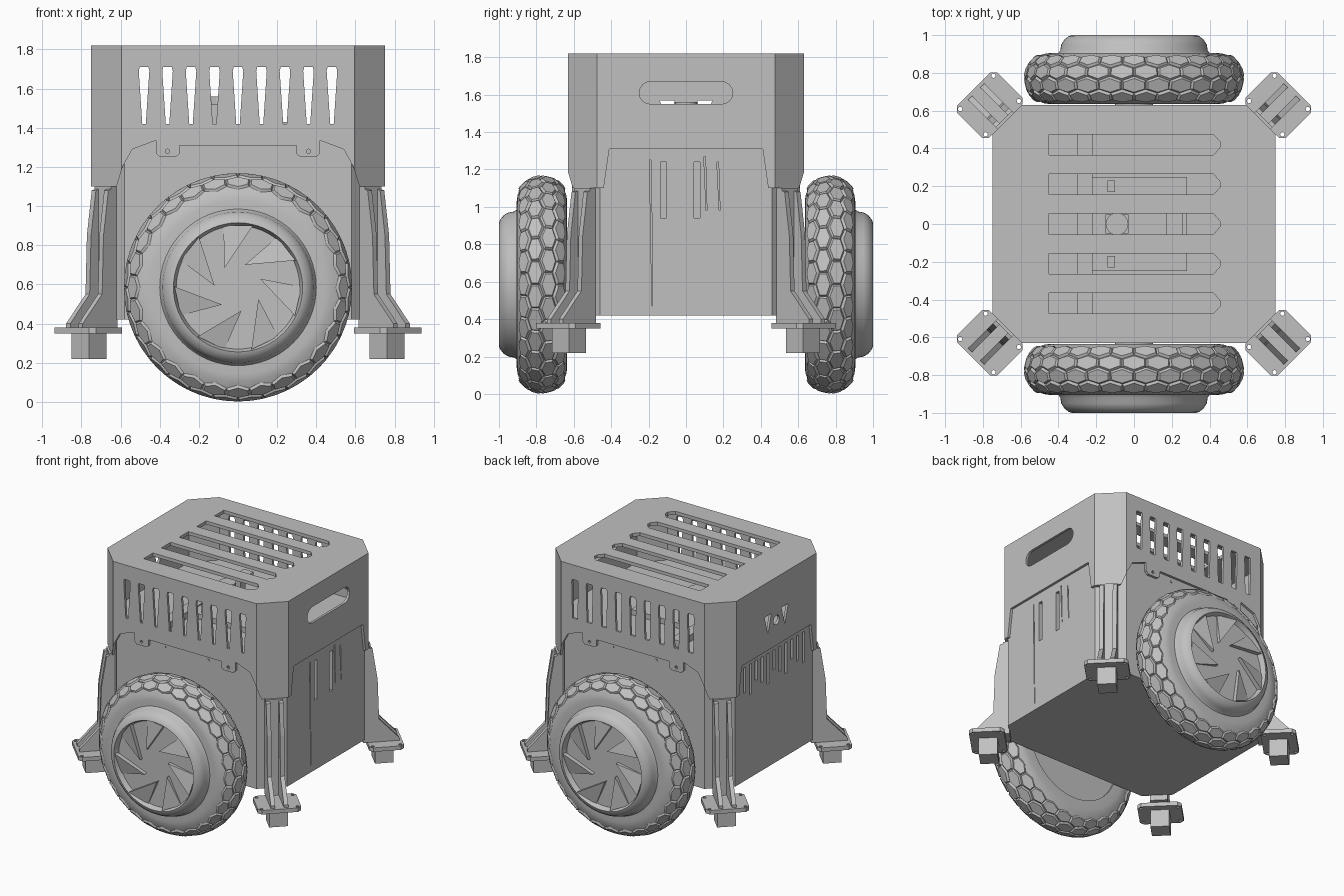
import bpy, bmesh, math
from math import sin, cos, radians, pi
from mathutils import Matrix

if "Cube" in bpy.data.objects:
    bpy.data.objects.remove(bpy.data.objects["Cube"])

grey = bpy.data.materials.new("plain grey")
grey.use_nodes = True
grey.diffuse_color = (0.53, 0.53, 0.53, 1)
for node in grey.node_tree.nodes:
    if node.type == "BSDF_PRINCIPLED":
        node.inputs["Base Color"].default_value = grey.diffuse_color


def finish(name, bm, smooth=False):
    bmesh.ops.recalc_face_normals(bm, faces=bm.faces)
    mesh = bpy.data.meshes.new(name)
    bm.to_mesh(mesh)
    bm.free()
    mesh.materials.append(grey)
    ob = bpy.data.objects.new(name, mesh)
    bpy.context.scene.collection.objects.link(ob)
    if smooth:
        bpy.ops.object.select_all(action="DESELECT")
        ob.select_set(True)
        bpy.context.view_layer.objects.active = ob
        bpy.ops.object.shade_smooth_by_angle(angle=radians(30))
    return ob


def prism(name, pts, lo, hi, axis="z"):
    """Extrude a 2D outline along an axis."""
    place = {"z": lambda a, b, c: (a, b, c),
             "y": lambda a, b, c: (a, c, b),
             "x": lambda a, b, c: (c, a, b)}[axis]
    bm = bmesh.new()
    low = [bm.verts.new(place(a, b, lo)) for a, b in pts]
    top = [bm.verts.new(place(a, b, hi)) for a, b in pts]
    bm.faces.new(low)
    bm.faces.new(top)
    n = len(pts)
    for i in range(n):
        j = (i + 1) % n
        bm.faces.new((low[i], low[j], top[j], top[i]))
    return finish(name, bm)


def rect(a0, a1, b0, b1):
    return [(a0, b0), (a1, b0), (a1, b1), (a0, b1)]


def octagon(a, b, c):
    return [(a, c - b), (a, b - c), (a - c, b), (c - a, b),
            (-a, b - c), (-a, c - b), (c - a, -b), (a - c, -b)]


def circle(a, b, r, n=16):
    return [(a + r * cos(2 * pi * i / n), b + r * sin(2 * pi * i / n)) for i in range(n)]


def cut(target, *args):
    """Subtract a prism from the target."""
    cutter = prism("cutter", *args)
    cutter.hide_render = True
    mod = target.modifiers.new("cut", "BOOLEAN")
    mod.operation, mod.solver, mod.object = "DIFFERENCE", "EXACT", cutter
    bpy.context.view_layer.objects.active = target
    bpy.ops.object.modifier_apply(modifier=mod.name)
    bpy.data.objects.remove(cutter)


def lathe(name, profile, steps=64):
    """Spin (radius, y) points about the y axis."""
    bm = bmesh.new()
    vs = [bm.verts.new((r, y, 0)) for r, y in profile]
    es = [bm.edges.new(p) for p in zip(vs, vs[1:])]
    bmesh.ops.spin(bm, geom=vs + es, cent=(0, 0, 0), axis=(0, 1, 0),
                   angle=2 * pi, steps=steps)
    bmesh.ops.remove_doubles(bm, verts=bm.verts, dist=0.0005)
    return finish(name, bm, True)


# Lower body with recessed side slots
body = prism("lower_body", octagon(0.73, 0.61, 0.15), 0.42, 1.36)
for y in (-0.12, 0.06):
    cut(body, rect(y - 0.016, y + 0.016, 0.94, 1.24), 0.69, 0.8, "x")
for y, z0, z1 in ((-0.19, 0.47, 1.25), (0.1, 0.98, 1.27), (0.17, 0.98, 1.24)):
    cut(body, [(y - 0.005, z1), (y + 0.004, z1), (y + 0.012, z0), (y + 0.008, z0)],
        0.7, 0.8, "x")
for i in range(11):
    y = -0.35 + 0.07 * i
    cut(body, rect(y - 0.013, y + 0.013, 1.04 + 0.04 * (i % 3), 1.27), -0.8, -0.69, "x")

# Upper shell: hollow cover with a shaped lower rim
shell = prism("upper_shell", octagon(0.75, 0.63, 0.155), 1.1, 1.82)
cut(shell, octagon(0.732, 0.612, 0.15), 1.0, 1.795)
half = [(0.3, 1.31), (0.3, 1.265), (0.32, 1.25), (0.4, 1.25), (0.42, 1.27),
        (0.42, 1.335), (0.54, 1.29), (0.59, 1.2), (0.62, 1.1), (0.62, 1.0)]
cut(shell, half + [(-x, z) for x, z in reversed(half)], -1, 1, "y")
rim = [(0.41, 1.31), (0.44, 1.1), (0.44, 1.0)]
cut(shell, rim + [(-y, z) for y, z in reversed(rim)], -1, 1, "x")

# Roof slots and tapered vents
for i in range(-2, 3):
    y = 0.21 * i
    cut(shell, [(-0.45, y - 0.055), (0.42, y - 0.055), (0.455, y - 0.015),
                (0.455, y + 0.015), (0.42, y + 0.055), (-0.45, y + 0.055)], 1.75, 1.9)
for side, foot in ((-1, 0.009), (1, 0.02)):
    for i in range(-4, 5):
        x = 0.12 * i
        cut(shell, [(x - foot, 1.42), (x + foot, 1.42), (x + 0.027, 1.69),
                    (x + 0.022, 1.71), (x - 0.022, 1.71), (x - 0.027, 1.69)],
            min(side * 0.5, side * 0.7), max(side * 0.5, side * 0.7), "y")
    for x in (-0.36, 0.36):
        cut(shell, circle(x, 1.28, 0.011, 10), min(0, side), max(0, side), "y")

# Handle opening on one side, two wedges and a round hole on the other
handle = [(s * 0.19 + 0.06 * cos(a), 1.61 + 0.06 * sin(a))
          for s, a0 in ((1, -pi / 2), (-1, pi / 2))
          for a in [a0 + pi * k / 8 for k in range(9)]]
cut(shell, handle, 0.65, 0.9, "x")
for s in (-1, 1):
    cut(shell, [(s * 0.14, 1.57), (s * 0.06, 1.57), (s * 0.1, 1.43)], -0.9, -0.65, "x")
cut(shell, circle(0, 1.5, 0.035), -0.9, -0.65, "x")

# Small screws under the rim
for side in (-1, 1):
    for x in (-0.18, 0.18):
        prism("rim_screw", circle(x, 1.28, 0.01, 10), side * 0.609, side * 0.615, "y")

# Electronics inside the shell
prism("inner_board", rect(-0.22, 0.28, -0.25, 0.25), 1.36, 1.4)
prism("inner_module", rect(-0.15, -0.03, -0.05, 0.05), 1.4, 1.5)
prism("fan", circle(-0.09, 0, 0.06), 1.5, 1.56)
prism("connector_block", rect(0.17, 0.26, -0.06, 0.06), 1.4, 1.43)
for y in (-0.2, 0.2):
    prism("inner_post", rect(-0.14, -0.1, y - 0.03, y + 0.03), 1.4, 1.52)
prism("inner_rail", rect(-0.3, -0.22, -0.5, 0.5), 1.36, 1.41)

# Corner brackets, each built along x and turned to its chamfer
rib_side = [(-0.03, 0.38), (0.22, 0.38), (0.22, 0.4), (0.08, 0.55),
            (0.07, 0.85), (0.035, 1.08), (-0.03, 1.1)]
plate = [(0.12 + a, b) for a, b in octagon(0.12, 0.15, 0.025)]
for sx in (-1, 1):
    for sy in (-1, 1):
        base = prism("bracket_base", plate, 0.35, 0.38)
        for u in (0.025, 0.215):
            for v in (-0.125, 0.125):
                cut(base, circle(u, v, 0.012, 10), 0.3, 0.5)
        parts = [base,
                 prism("bracket_back", rect(-0.03, 0.015, -0.06, 0.06), 0.38, 1.1),
                 prism("bracket_foot", rect(0.051, 0.179, -0.064, 0.064), 0.22, 0.35)]
        for v in (-0.045, 0.045):
            parts.append(prism("bracket_rib", rib_side, v - 0.015, v + 0.015, "y"))
        for ob in parts:
            ob.location = (sx * 0.68, sy * 0.545, 0)
            ob.rotation_euler.z = math.atan2(sy, sx)


def tyre():
    """Closed tyre with staggered six-sided tread blocks."""
    bm = bmesh.new()
    n = 56

    def ring(phi, zig=0, parity=0, r=None):
        out = []
        for k in range(n):
            p = radians(phi + zig * (-1) ** (k + parity))
            rad = r or 0.445 + 0.128 * cos(p)
            a = 2 * pi * k / n
            out.append(bm.verts.new((rad * cos(a), 0.77 + 0.135 * sin(p), rad * sin(a))))
        return out

    treads = [ring(-60 + 30 * j, 5, j) for j in range(5)]
    blocks = []
    for j in range(4):
        for k in range(j % 2, n, 2):
            ks = [(k + d) % n for d in range(3)]
            blocks.append(bm.faces.new([treads[j][q] for q in ks] +
                                       [treads[j + 1][q] for q in reversed(ks)]))
    loops = [treads[4], ring(75), ring(90), ring(90, r=0.38),
             ring(-90, r=0.38), ring(-90), ring(-75), treads[0]]
    for a, b in zip(loops, loops[1:]):
        for k in range(n):
            q = (k + 1) % n
            bm.faces.new((a[k], a[q], b[q], b[k]))
    bmesh.ops.recalc_face_normals(bm, faces=bm.faces)
    bmesh.ops.inset_individual(bm, faces=blocks, thickness=0.009, depth=0.013)
    return finish("tyre", bm, True)


def blade(angle):
    """Sloped triangular blade of the wheel cover."""
    bm = bmesh.new()
    low, top = [], []
    for r, turn, y in ((0.325, 0, 0.998), (0.325, 27, 0.966), (0.12, 48, 0.99)):
        a = angle + radians(turn)
        low.append(bm.verts.new((-r * cos(a), 0.955, r * sin(a))))
        top.append(bm.verts.new((-r * cos(a), y, r * sin(a))))
    bm.faces.new(low)
    bm.faces.new(top)
    for i in range(3):
        j = (i + 1) % 3
        bm.faces.new((low[i], low[j], top[j], top[i]))
    return finish("cover_blade", bm)


# Front and back wheels
for turn in (0, pi):
    hub = [(0, 0.65), (0.4, 0.65), (0.4, 0.905), (0.39, 0.92), (0.385, 0.95),
           (0.37, 0.975), (0.345, 0.995), (0.33, 1.0), (0.315, 0.963), (0, 0.963)]
    parts = [tyre(), lathe("wheel_cover", hub),
             prism("axle", circle(0, 0, 0.1, 24), 0.58, 0.66, "y")]
    parts += [blade(2 * pi * i / 7 + radians(25)) for i in range(7)]
    for ob in parts:
        ob.matrix_world = Matrix.Translation((0, 0, 0.585)) @ Matrix.Rotation(turn, 4, "Z")
